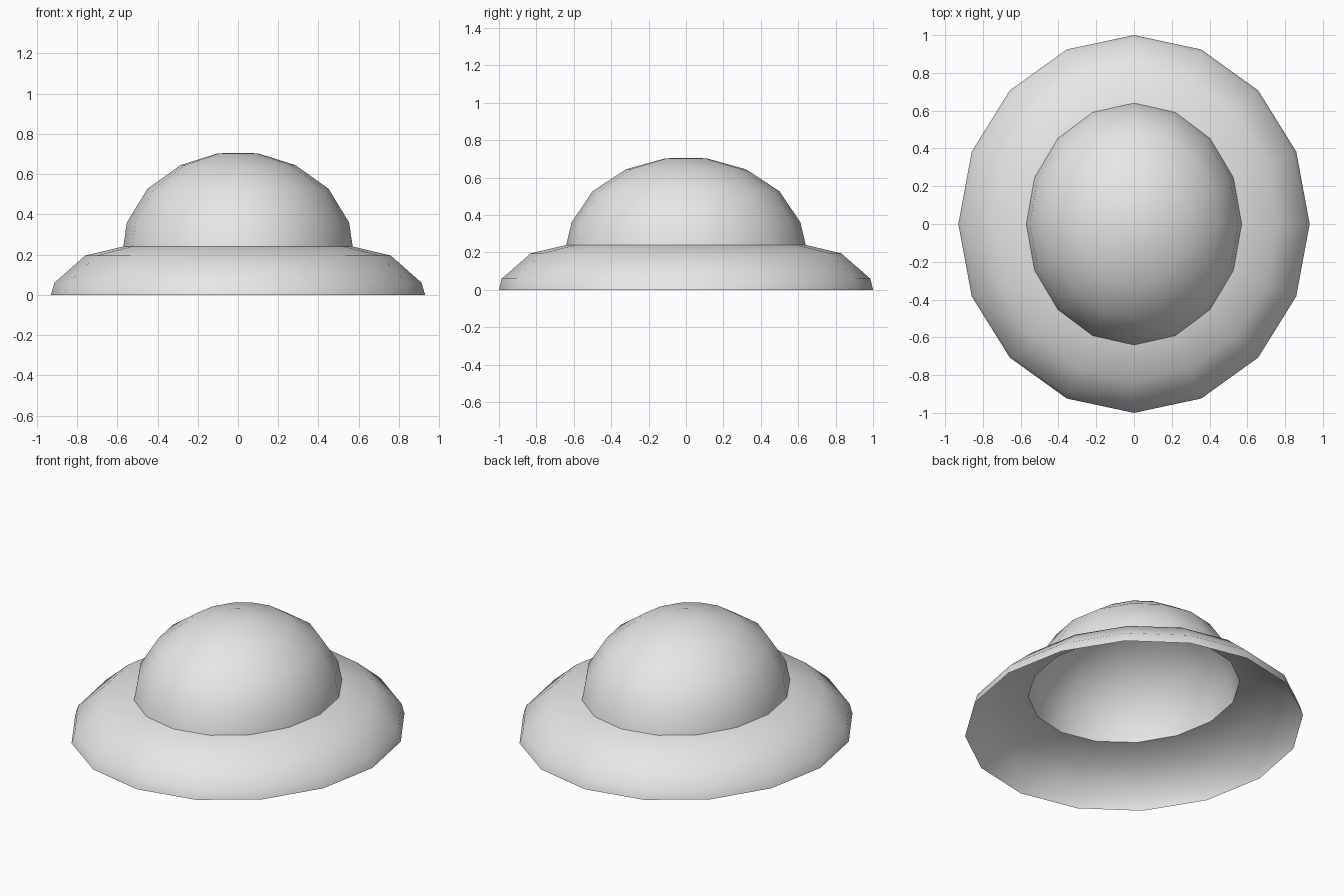
import bpy, bmesh, math

if "Cube" in bpy.data.objects:
    bpy.data.objects.remove(bpy.data.objects["Cube"])

SIDES = 16

grey = bpy.data.materials.new("light_grey")
grey.diffuse_color = (0.8, 0.8, 0.8, 1)
grey.use_nodes = True
grey.node_tree.nodes["Principled BSDF"].inputs["Base Color"].default_value = grey.diffuse_color

# Rings from hem to top: x radius, y radius, height
BRIM = [(0.93, 1.0, 0.0), (0.912, 0.985, 0.06), (0.76, 0.83, 0.195), (0.57, 0.64, 0.24)]
CROWN = [(0.57, 0.64, 0.24), (0.552, 0.612, 0.36), (0.45, 0.50, 0.527),
         (0.285, 0.32, 0.645), (0.1, 0.11, 0.703)]


def oval_shell(name, rings, top=None):
    """Loft a thin open shell through oval rings, closed by a fan if top is given."""
    bm = bmesh.new()
    loops = []
    for rx, ry, z in rings:
        angles = [2 * math.pi * i / SIDES for i in range(SIDES)]
        loops.append([bm.verts.new((rx * math.cos(a), ry * math.sin(a), z)) for a in angles])
    for lo, hi in zip(loops, loops[1:]):
        for i in range(SIDES):
            j = (i + 1) % SIDES
            bm.faces.new((lo[i], lo[j], hi[j], hi[i]))
    if top is not None:
        tip = bm.verts.new((0, 0, top))
        for i in range(SIDES):
            bm.faces.new((loops[-1][i], loops[-1][(i + 1) % SIDES], tip))
    mesh = bpy.data.meshes.new(name)
    bm.to_mesh(mesh)
    bm.free()
    mesh.materials.append(grey)
    obj = bpy.data.objects.new(name, mesh)
    bpy.context.collection.objects.link(obj)
    bpy.ops.object.select_all(action='DESELECT')
    obj.select_set(True)
    bpy.context.view_layer.objects.active = obj
    bpy.ops.object.shade_smooth_by_angle(angle=math.radians(50))
    return obj


# Sloping brim, open underneath
oval_shell("hat_brim", BRIM)

# Hollow domed crown
oval_shell("hat_crown", CROWN, top=0.706)
